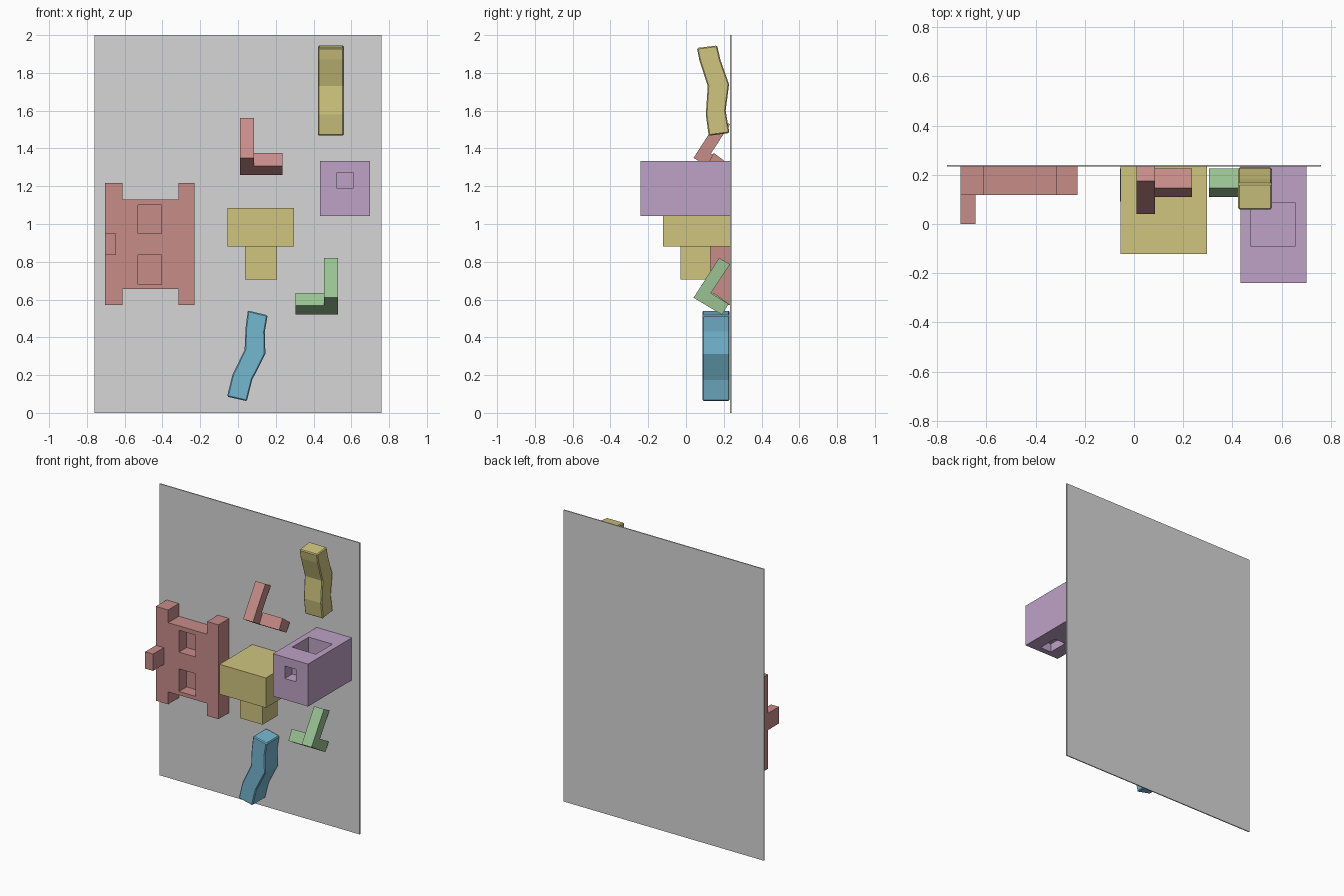
import bpy, bmesh
from mathutils import Vector

if "Cube" in bpy.data.objects:
    bpy.data.objects.remove(bpy.data.objects["Cube"])


def srgb(*rgb):
    return [((c / 255 + 0.055) / 1.055) ** 2.4 for c in rgb] + [1]


def material(name, *rgb):
    m = bpy.data.materials.new(name)
    m.diffuse_color = srgb(*rgb)
    m.use_nodes = True
    m.node_tree.nodes["Principled BSDF"].inputs["Base Color"].default_value = m.diffuse_color
    return m


GREY = material("board_grey", 214, 214, 214)
RED = material("dusty_red", 199, 140, 137)
YELLOW = material("mustard", 208, 197, 127)
PURPLE = material("lilac", 190, 162, 198)
BLUE = material("sky_blue", 117, 183, 208)
GREEN = material("leaf_green", 154, 194, 146)


def make(name, bm, mat):
    bmesh.ops.recalc_face_normals(bm, faces=bm.faces)
    me = bpy.data.meshes.new(name)
    bm.to_mesh(me)
    bm.free()
    me.materials.append(mat)
    ob = bpy.data.objects.new(name, me)
    bpy.context.collection.objects.link(ob)
    return ob


def box(name, x, y, z, mat):
    bm = bmesh.new()
    bmesh.ops.create_cube(bm, size=1)
    for v in bm.verts:
        v.co = Vector([(r[0] + r[1]) / 2 + c * (r[1] - r[0])
                       for r, c in zip((x, y, z), v.co)])
    return make(name, bm, mat)


def prism(name, points, axis, lo, hi, mat, bevel=0):
    """Extrude a 2D profile along x (points are y,z) or y (points are x,z)."""
    bm = bmesh.new()
    put = (lambda p, d: (d, p[0], p[1])) if axis == 'x' else (lambda p, d: (p[0], d, p[1]))
    face = bm.faces.new([bm.verts.new(put(p, lo)) for p in points])
    ext = bmesh.ops.extrude_face_region(bm, geom=[face])
    shift = Vector((hi - lo, 0, 0) if axis == 'x' else (0, hi - lo, 0))
    bmesh.ops.translate(bm, vec=shift,
                        verts=[g for g in ext['geom'] if isinstance(g, bmesh.types.BMVert)])
    ob = make(name, bm, mat)
    if bevel:
        b = ob.modifiers.new("soft_edges", 'BEVEL')
        b.width, b.segments, b.angle_limit = bevel, 1, 0.8
    return ob


def pocket(target, x, y, z):
    cutter = box(target.name + "_cutter", x, y, z, target.data.materials[0])
    cutter.hide_render = True
    cutter.hide_set(True)
    cutter.display_type = 'WIRE'
    m = target.modifiers.new("pocket", 'BOOLEAN')
    m.operation, m.solver, m.object = 'DIFFERENCE', 'EXACT', cutter


BACK = 0.233  # front surface of the board

# Board
box("board", (-0.76, 0.76), (BACK, 0.24), (0, 2), GREY)

# H-shaped plate with two pockets and a peg
plate = prism("h_plate", [
    (-0.705, 0.57), (-0.612, 0.57), (-0.612, 0.655), (-0.316, 0.655),
    (-0.316, 0.57), (-0.23, 0.57), (-0.23, 1.217), (-0.316, 1.217),
    (-0.316, 1.13), (-0.612, 1.13), (-0.612, 1.217), (-0.705, 1.217)],
    'y', 0.117, BACK, RED)
for z in ((0.68, 0.835), (0.95, 1.10)):
    pocket(plate, (-0.53, -0.405), (0.05, 0.2), z)
box("plate_peg", (-0.705, -0.645), (0, 0.117), (0.835, 0.95), RED)

# Stepped block
box("block_head", (-0.055, 0.297), (-0.122, BACK), (0.88, 1.085), YELLOW)
box("block_stem", (0.037, 0.207), (-0.03, 0.13), (0.705, 0.88), YELLOW)

# Hollowed box
hollow = box("hollow_box", (0.433, 0.70), (-0.24, BACK), (1.042, 1.333), PURPLE)
pocket(hollow, (0.523, 0.608), (-0.3, -0.16), (1.187, 1.272))
pocket(hollow, (0.475, 0.655), (-0.092, 0.088), (1.23, 1.4))
pocket(hollow, (0.523, 0.608), (-0.2, -0.06), (1.0, 1.10))

# Bracket holds: bent bar plus a side arm, one mirrored and raised
BAR = [(0.04, 0.61), (0.175, 0.82), (BACK, 0.787), (0.132, 0.634),
       (0.226, 0.577), (0.19, 0.52)]
ARM = [(0.11, 0.568), (0.147, 0.636), (0.226, 0.577), (0.19, 0.52)]
for name, bar_x, arm_x, lift, mat in (
        ("green_bracket", (0.455, 0.53), (0.305, 0.455), 0, GREEN),
        ("red_bracket", (0.01, 0.085), (0.085, 0.235), 0.74, RED)):
    for part, prof, xs in (("bar", BAR, bar_x), ("arm", ARM, arm_x)):
        prism(name + "_" + part, [(y, z + lift) for y, z in prof], 'x', *xs, mat)

# Wavy bars
prism("yellow_wavy_bar", [
    (0.058, 1.932), (0.07, 1.87), (0.115, 1.73), (0.105, 1.58), (0.12, 1.467),
    (0.23, 1.482), (0.21, 1.6), (0.228, 1.74), (0.182, 1.87), (0.165, 1.945)],
    'x', 0.423, 0.56, YELLOW, 0.006)
prism("blue_wavy_bar", [
    (0.052, 0.542), (0.04, 0.45), (0.035, 0.335), (-0.03, 0.2), (-0.058, 0.086),
    (0.047, 0.062), (0.075, 0.175), (0.145, 0.312), (0.142, 0.43), (0.157, 0.517)],
    'y', 0.087, 0.23, BLUE, 0.006)
